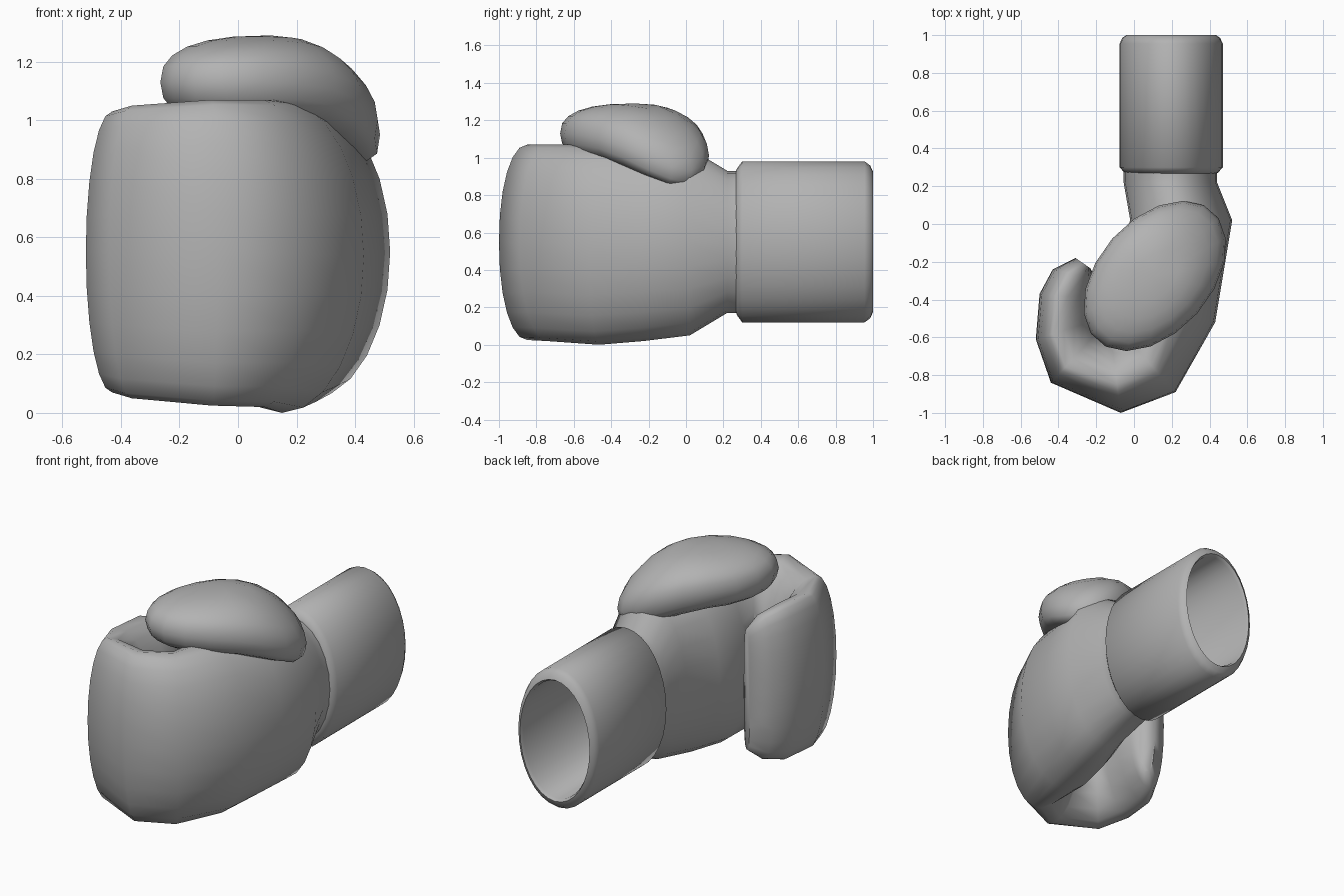
import bpy, bmesh
from math import sin, cos, pi, radians, copysign, hypot
from mathutils import Vector

cube = bpy.data.objects.get("Cube")
if cube:
    bpy.data.objects.remove(cube)

grey = bpy.data.materials.new("plain grey")
grey.use_nodes = True
color = (0.45, 0.45, 0.45, 1)
grey.diffuse_color = color
grey.node_tree.nodes["Principled BSDF"].inputs["Base Color"].default_value = color


def power(v, exponent):
    return copysign(abs(v) ** exponent, v)


def oval(side_a, side_b, low, high, n, p=2.0, crest=0.5):
    """Upright closed section between two plan points, highest at the crest fraction."""
    a, b = Vector((*side_a, 0)), Vector((*side_b, 0))
    top = a.lerp(b, crest)
    ring = []
    for i in range(n):
        t = 2 * pi * i / n
        reach = power(cos(t), 2 / p)
        point = top + (a - top if reach > 0 else top - b) * reach
        point.z = (low + high) / 2 + (high - low) / 2 * power(sin(t), 2 / p)
        ring.append(point)
    return ring


def finish(name, bm):
    bmesh.ops.recalc_face_normals(bm, faces=bm.faces)
    mesh = bpy.data.meshes.new(name)
    bm.to_mesh(mesh)
    bm.free()
    mesh.materials.append(grey)
    obj = bpy.data.objects.new(name, mesh)
    bpy.context.collection.objects.link(obj)
    bpy.ops.object.select_all(action='DESELECT')
    obj.select_set(True)
    bpy.context.view_layer.objects.active = obj
    bpy.ops.object.shade_smooth_by_angle(angle=radians(62))


def loft(name, rings):
    bm = bmesh.new()
    loops = [[bm.verts.new(p) for p in ring] for ring in rings]
    n = len(loops[0])
    for one, two in zip(loops, loops[1:]):
        for i in range(n):
            j = (i + 1) % n
            bm.faces.new((one[i], one[j], two[j], two[i]))
    bm.faces.new(loops[0])
    bm.faces.new(loops[-1])
    finish(name, bm)


# Mitt: wrist, back of the hand and curled fingers in one sweep
# (outer plan point, inner plan point, bottom, top, squareness, crest)
stations = [
    ((0.44, 0.31), (-0.055, 0.31), 0.17, 0.93, 2.0, 0.5),
    ((0.44, 0.22), (-0.055, 0.22), 0.17, 0.93, 2.0, 0.5),
    ((0.52, 0.02), (-0.02, 0.02), 0.05, 1.05, 2.0, 0.5),
    ((0.475, -0.25), (-0.09, -0.2), 0.02, 1.06, 2.0, 0.5),
    ((0.43, -0.52), (-0.13, -0.41), 0.0, 1.07, 2.0, 0.5),
    ((0.22, -0.89), (-0.07, -0.57), 0.02, 1.07, 2.0, 0.45),
    ((-0.07, -1.0), (-0.12, -0.62), 0.025, 1.07, 2.1, 0.4),
    ((-0.44, -0.84), (-0.2, -0.58), 0.05, 1.05, 2.0, 0.32),
    ((-0.52, -0.61), (-0.2, -0.51), 0.07, 1.03, 2.0, 0.28),
    ((-0.5, -0.37), (-0.19, -0.4), 0.07, 1.03, 2.0, 0.3),
    ((-0.43, -0.24), (-0.205, -0.29), 0.1, 0.99, 2.2, 0.4),
    ((-0.31, -0.18), (-0.23, -0.235), 0.16, 0.9, 3.0, 0.5),
]
loft("mitt", [oval(a, b, low, high, 24, p, c) for a, b, low, high, p, c in stations])

# Cuff: hollow oval sleeve with bevelled rim, as (y, relative radius)
profile = [(0.265, 0.86), (0.272, 0.91), (0.30, 1.0), (0.955, 1.0), (0.985, 0.95),
           (1.0, 0.87), (0.98, 0.84), (0.36, 0.83), (0.34, 0.78)]
loft("cuff", [oval((0.197 + 0.273 * r, y), (0.197 - 0.273 * r, y),
                   0.55 - 0.43 * r, 0.55 + 0.43 * r, 32) for y, r in profile])

# Thumb: padded oval lying diagonally, drooping over the back of the hand
bm = bmesh.new()
bmesh.ops.create_uvsphere(bm, u_segments=18, v_segments=12, radius=1)
along, across = Vector((0.66, 0.75, 0)), Vector((0.75, -0.66, 0))
boxy = 2 / 2.5
for v in bm.verts:
    x, y, z = v.co
    widen = max(hypot(x, y), 0.001) ** (boxy - 1)
    x, y, z = x * widen, y * widen, power(z, boxy)
    p = Vector((0.11, -0.275, 0)) + along * (0.46 * x) + across * (0.30 * y)
    base = max(0, x)
    droop = 0.14 * base ** 2 + 0.5 * max(0, p.x - 0.1) ** 2
    thick = 0.16 if z > 0 else 0.16 + 0.07 * base
    p.z = 1.13 - droop + thick * z
    v.co = p
finish("thumb", bm)
